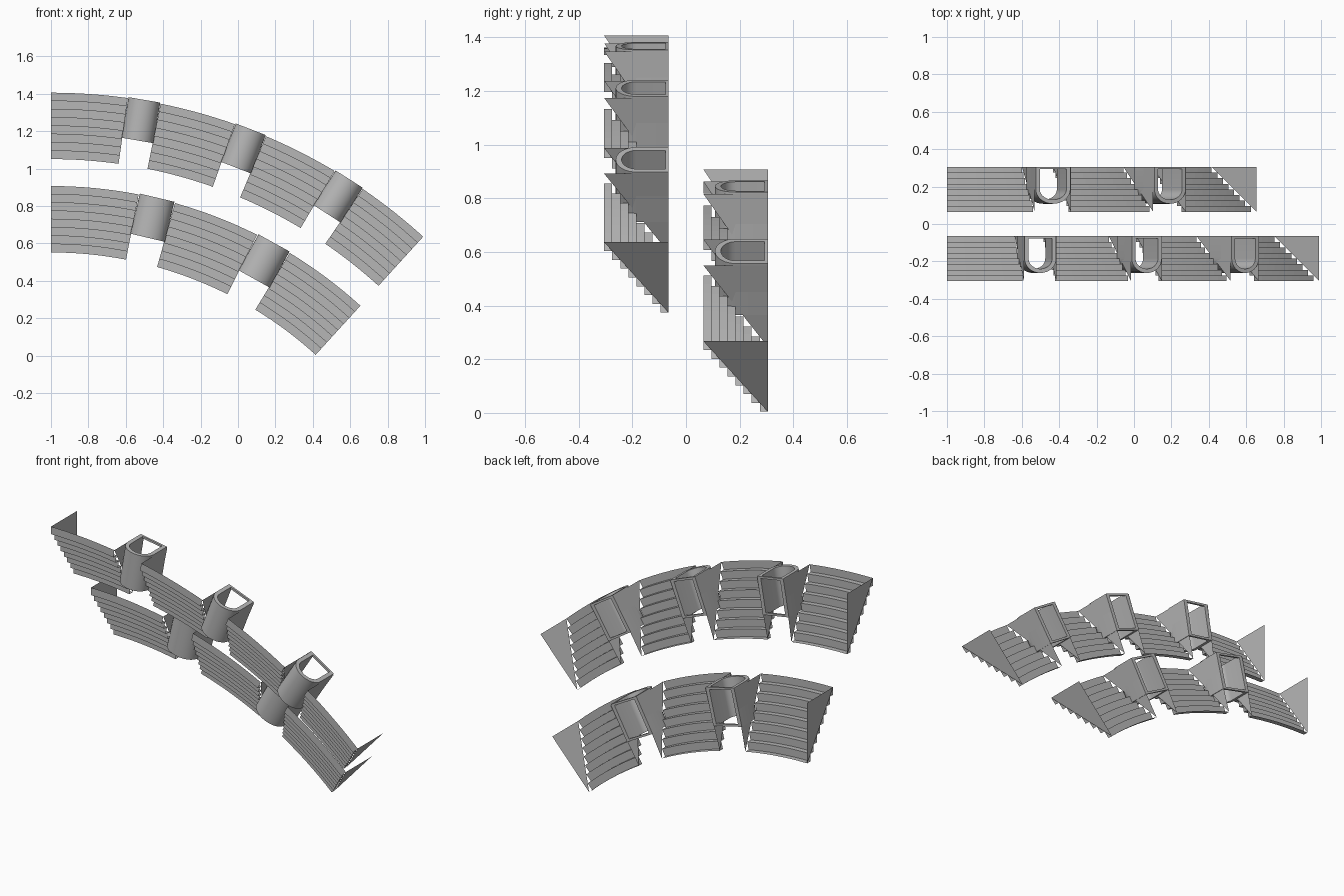
import bpy, bmesh, math
from mathutils import Vector

if "Cube" in bpy.data.objects:
    bpy.data.objects.remove(bpy.data.objects["Cube"])

ROWS = 8            # steps in each seating block
ARC_STEPS = 8       # facets along each block
CX, CZ = -1.0, -1.551   # common centre of both curved tiers
TOTAL = 42.3        # sweep of a tier in degrees

grey = bpy.data.materials.new("concrete_grey")
grey.diffuse_color = (0.47, 0.47, 0.47, 1)
grey.use_nodes = True
grey.node_tree.nodes["Principled BSDF"].inputs["Base Color"].default_value = grey.diffuse_color


def polar(r, deg, y):
    a = math.radians(deg)
    return Vector((CX + r * math.sin(a), y, CZ + r * math.cos(a)))


def finish(bm, name, fix_normals=False):
    if fix_normals:
        bmesh.ops.recalc_face_normals(bm, faces=bm.faces)
    mesh = bpy.data.meshes.new(name)
    bm.to_mesh(mesh)
    bm.free()
    mesh.materials.append(grey)
    obj = bpy.data.objects.new(name, mesh)
    bpy.context.collection.objects.link(obj)
    return obj


def seating_block(name, r_out, r_in, y_top, y_base, a0, a1):
    """Curved sheet of steps with a triangular wall at each end."""
    dr, dy = (r_out - r_in) / ROWS, (y_base - y_top) / ROWS
    profile = [(r_out, y_top)]
    for k in range(ROWS):
        profile.append((r_out - dr * (k + 1), y_top + dy * k))
        profile.append((r_out - dr * (k + 1), y_top + dy * (k + 1)))
    bm = bmesh.new()
    # stepped sheet
    for (ra, ya), (rb, yb) in zip(profile, profile[1:]):
        for i in range(ARC_STEPS):
            t0 = a0 + (a1 - a0) * i / ARC_STEPS
            t1 = a0 + (a1 - a0) * (i + 1) / ARC_STEPS
            bm.faces.new([bm.verts.new(p) for p in (
                polar(ra, t0, ya), polar(ra, t1, ya),
                polar(rb, t1, yb), polar(rb, t0, yb))])
    bmesh.ops.remove_doubles(bm, verts=bm.verts, dist=1e-5)
    for f in bm.faces:
        f.normal_update()
    # end walls
    for a, flip in ((a0, False), (a1, True)):
        tri = [polar(r_out, a, y_top), polar(r_out, a, y_base), polar(r_in, a, y_base)]
        if flip:
            tri.reverse()
        bm.faces.new([bm.verts.new(p) for p in tri])
    return finish(bm, name)


def entrance(name, r_out, length, y_tip, y_base, angle, half):
    """Arched passage wall standing in the gap between two blocks."""
    a = math.radians(angle)
    radial = Vector((math.sin(a), 0, math.cos(a)))
    tangent = Vector((math.cos(a), 0, -math.sin(a)))
    centre = Vector((CX, 0, CZ))
    y_spring = y_base - 0.12

    def outline(inset):
        w, depth = half - inset, y_spring - y_tip - inset
        pts = [(-w, y_base)]
        for i in range(17):
            t = math.pi * i / 16
            pts.append((-w * math.cos(t), y_spring - depth * math.sin(t)))
        return pts + [(w, y_base)]

    def place(p, r):
        return centre + radial * r + tangent * p[0] + Vector((0, p[1], 0))

    bm = bmesh.new()
    outer, inner = outline(0), outline(0.022)
    grid = [[bm.verts.new(place(p, r)) for p in line]
            for line, r in ((outer, r_out), (outer, r_out - length),
                            (inner, r_out - length), (inner, r_out))]
    for j in range(4):
        p, q = grid[j], grid[(j + 1) % 4]
        for i in range(len(outer) - 1):
            bm.faces.new((p[i], p[i + 1], q[i + 1], q[i]))
    for i in (0, -1):
        bm.faces.new([row[i] for row in grid])
    # thin bars that close the ring at the back, top and bottom
    w = half - 0.02
    for r in (r_out, r_out - length + 0.012):
        corners = [bm.verts.new(place((x, y), rr))
                   for rr in (r, r - 0.012)
                   for x, y in ((-w, y_base - 0.012), (w, y_base - 0.012),
                                (w, y_base), (-w, y_base))]
        for f in ((0, 1, 2, 3), (7, 6, 5, 4), (0, 4, 5, 1),
                  (1, 5, 6, 2), (2, 6, 7, 3), (3, 7, 4, 0)):
            bm.faces.new([corners[i] for i in f])
    obj = finish(bm, name, True)
    bpy.context.view_layer.objects.active = obj
    obj.select_set(True)
    bpy.ops.object.shade_smooth_by_angle(angle=math.radians(30))
    obj.select_set(False)


def tier(name, count, gap, r_out, r_in, y_top, y_base, half):
    span = (TOTAL - gap * (count - 1)) / count
    for i in range(count):
        start = i * (span + gap)
        seating_block(f"{name}_seating_{i + 1}", r_out, r_in, y_top, y_base,
                      start, start + span)
        if i < count - 1:
            entrance(f"{name}_entrance_{i + 1}", r_out + 0.004, 0.22, y_top + 0.043,
                     y_base, start + span + gap / 2, half)


# front tier with four blocks, back tier with three
tier("front_tier", 4, 3.45, 2.957, 2.602, -0.305, -0.065, 0.086)
tier("back_tier", 3, 4.65, 2.458, 2.103, 0.065, 0.305, 0.095)
